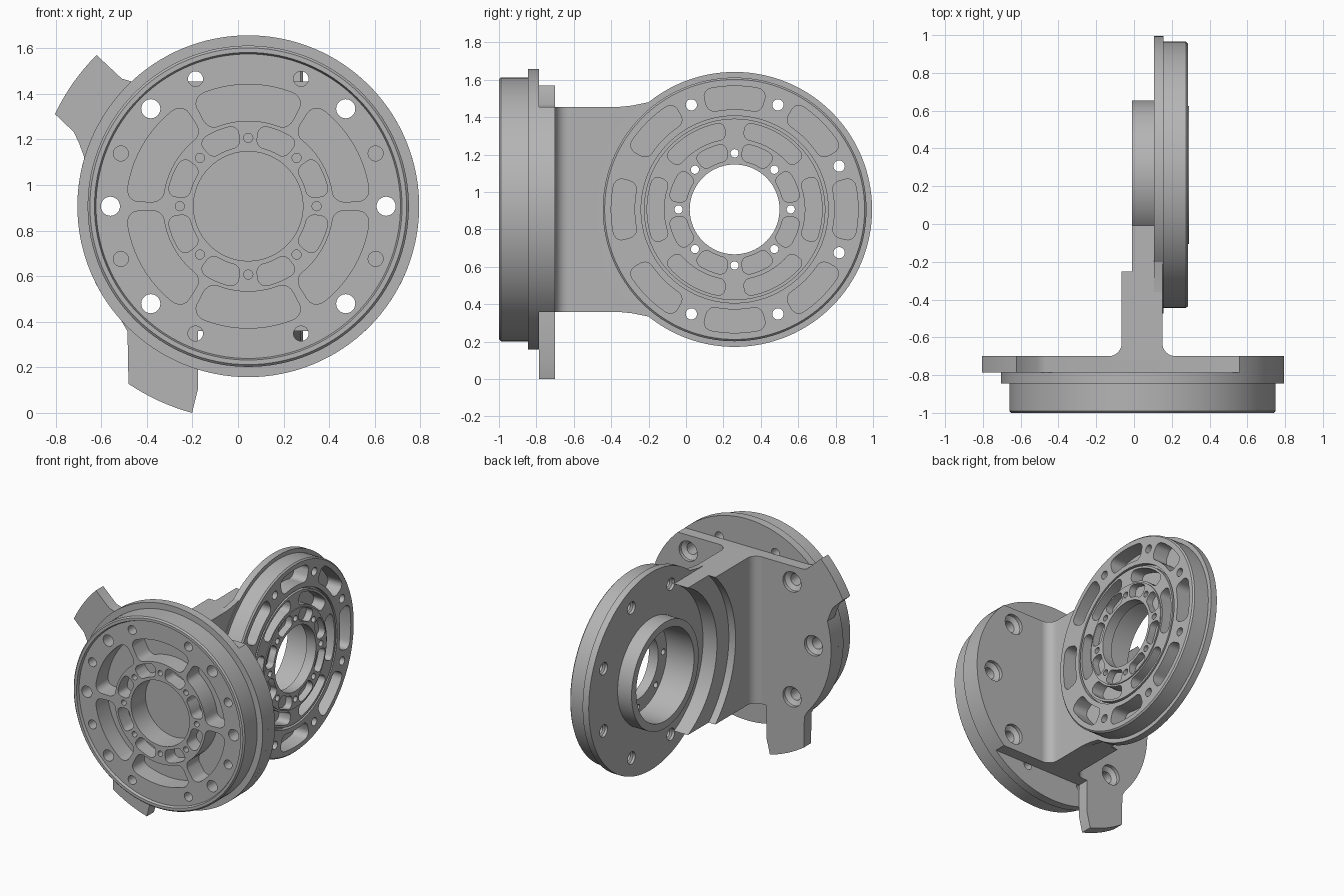
import bpy, bmesh
from math import sin, cos, pi, radians
from mathutils import Matrix, Vector

if "Cube" in bpy.data.objects:
    bpy.data.objects.remove(bpy.data.objects["Cube"])

grey = bpy.data.materials.new("machined grey")
grey.use_nodes = True
colour = (0.46, 0.46, 0.46, 1)
grey.diffuse_color = colour
grey.node_tree.nodes["Principled BSDF"].inputs["Base Color"].default_value = colour


def frame(u, v, w, origin):
    """Matrix that maps local u, v, w axes to the world."""
    m = Matrix((u, v, w)).transposed().to_4x4()
    m.translation = Vector(origin)
    return m


X, Y, Z = (1, 0, 0), (0, 1, 0), (0, 0, 1)
FRONT = frame(X, Z, (0, -1, 0), (0.045, 0, 0.907))
SIDE = frame(Y, Z, X, (0, 0.26, 0.907))
PLAN = frame(X, Y, Z, (0, 0, 0))


def arc(r, a0, a1, n, c=(0, 0)):
    return [(c[0] + r * cos(radians(a0 + (a1 - a0) * i / n)),
             c[1] + r * sin(radians(a0 + (a1 - a0) * i / n))) for i in range(n + 1)]


def merge(target, part):
    """Clean a part and append it to the target mesh."""
    bmesh.ops.remove_doubles(part, verts=part.verts, dist=1e-5)
    bmesh.ops.recalc_face_normals(part, faces=part.faces)
    temp = bpy.data.meshes.new("temp")
    part.to_mesh(temp)
    part.free()
    target.from_mesh(temp)
    bpy.data.meshes.remove(temp)


def lathe(target, profile, centre=(0, 0), steps=128, closed=False):
    bm = bmesh.new()
    cu, cv = centre
    verts = [bm.verts.new((cu + r, cv, w)) for r, w in profile]
    pairs = list(zip(verts, verts[1:]))
    if closed:
        pairs.append((verts[-1], verts[0]))
    edges = [bm.edges.new(p) for p in pairs]
    bmesh.ops.spin(bm, geom=verts + edges, cent=(cu, cv, 0), axis=Z,
                   angle=2 * pi, steps=steps, use_merge=True)
    merge(target, bm)


def prism(target, outline, w0, w1):
    bm = bmesh.new()
    face = bm.faces.new([bm.verts.new((u, v, w0)) for u, v in outline])
    top = bmesh.ops.extrude_face_region(bm, geom=[face])["geom"]
    moved = [g for g in top if isinstance(g, bmesh.types.BMVert)]
    bmesh.ops.translate(bm, verts=moved, vec=(0, 0, w1 - w0))
    merge(target, bm)


def slot(target, r0, r1, mid, half, rr, w0, w1):
    """Rounded pocket bent around the disc axis."""
    rm, h = (r0 + r1) / 2, (r1 - r0) / 2
    length = radians(half) * rm
    a, b = length - rr, h - rr
    flat = arc(rr, 0, 90, 5, (a, b))
    flat += [(a * (1 - i / 5), h) for i in range(1, 10)]
    flat += arc(rr, 90, 180, 5, (-a, b)) + arc(rr, 180, 270, 5, (-a, -b))
    flat += [(a * (i / 5 - 1), -h) for i in range(1, 10)]
    flat += arc(rr, 270, 360, 5, (a, -b))
    m = radians(mid)
    prism(target, [((rm + t) * cos(m + s / rm), (rm + t) * sin(m + s / rm))
                   for s, t in flat], w0, w1)


def hole(target, ring, angle, profile):
    a = radians(angle)
    lathe(target, profile, (ring * cos(a), ring * sin(a)), 24)


def bore(r, w0, w1):
    return [(0, w0), (r, w0), (r, w1), (0, w1)]


def make(name, bm, matrix, cutter=None, cutter_matrix=None):
    def to_object(label, mesh_bm, mat):
        mesh = bpy.data.meshes.new(label)
        mesh_bm.transform(mat)
        mesh_bm.to_mesh(mesh)
        mesh_bm.free()
        ob = bpy.data.objects.new(label, mesh)
        bpy.context.scene.collection.objects.link(ob)
        return ob

    ob = to_object(name, bm, matrix)
    if cutter:
        tool = to_object(name + "_cutter", cutter, cutter_matrix or matrix)
        tool.hide_render = True
        mod = ob.modifiers.new("cut", 'BOOLEAN')
        mod.operation, mod.solver, mod.object = 'DIFFERENCE', 'EXACT', tool
        graph = bpy.context.evaluated_depsgraph_get()
        result = bpy.data.meshes.new_from_object(ob.evaluated_get(graph))
        ob.modifiers.clear()
        ob.data = result
        bpy.data.objects.remove(tool)
    ob.data.materials.clear()
    ob.data.materials.append(grey)
    bpy.ops.object.select_all(action='DESELECT')
    ob.select_set(True)
    bpy.context.view_layer.objects.active = ob
    bpy.ops.object.shade_smooth_by_angle(angle=radians(30))
    return ob


LARGE = (0, 45, 135, 180, 225, 315)

# Front drum with flange, raised rim and blind bore
drum, cut = bmesh.new(), bmesh.new()
lathe(drum, [(0, .785), (.75, .785), (.75, .845), (.705, .845), (.705, .99), (.695, 1),
             (.675, 1), (.668, .98), (.24, .98), (.24, .81), (0, .81)])
for k in range(6):
    slot(cut, .375, .535, 30 + 60 * k, 27.5, .05, .84, 1.05)
for k in range(8):
    slot(cut, .262, .358, 22.5 + 45 * k, 15, .035, .87, 1.05)
    hole(cut, .3, 45 * k, bore(.02, .9, 1.05))
    hole(cut, .605, 22.5 + 45 * k, bore(.033, .75, 1.05))
for angle in LARGE:
    hole(cut, .605, angle, bore(.042, .75, 1.05))
make("front_drum", drum, FRONT, cut)

# Back plate with flat top and bottom and two ears
plate, cut = bmesh.new(), bmesh.new()
outline = arc(.75, -46.9, 46.9, 40) + arc(.75, 133.1, 133.1, 1)[:1]
outline += [(-.555, .56)] + arc(.94, 135.1, 154.5, 8)
outline += [(-.765, .325), (-.742, .275)] + arc(.75, 163.5, 222, 24)
outline += [(-.53, -.55)] + arc(.94, 236, 254.8, 8) + [(-.22, -.8), (-.22, -.548)]
prism(plate, outline, .70, .785)
for angle in LARGE:
    hole(cut, .605, angle, [(0, .68), (.075, .68), (.075, .725), (.042, .745),
                            (.042, .8), (0, .8)])
make("back_plate", plate, FRONT, cut)

# Web with filleted root, ending in stepped arcs around the collar
web, cut = bmesh.new(), bmesh.new()
prism(web, [(-.135, -.72)] + arc(.07, -90, 0, 8, (-.135, -.63)) + [(-.065, 0), (.15, 0)]
      + arc(.07, 180, 270, 8, (.22, -.63)) + [(.22, -.72)], .359, 1.455)
lathe(cut, [(0, -.2), (.75, -.2), (.75, -.01), (.61, -.01), (.61, .3), (0, .3)])
make("web", web, PLAN, cut, SIDE)

# Blends where the web meets the side disc
blend = bmesh.new()
for s in (1, -1):
    prism(blend, [(-.62, .5 * s), (-.62, .548 * s), (-.55, .555 * s), (-.46, .573 * s),
                  (-.43, .5 * s)], .107, .15)
make("web_blends", blend, SIDE)

# Side disc with flange, groove and collar
disc, cut = bmesh.new(), bmesh.new()
lathe(disc, [(.24, .292), (.365, .292), (.365, .285), (.485, .285), (.485, .255),
             (.5, .255), (.5, .285), (.695, .285), (.705, .275), (.705, .155),
             (.735, .155), (.735, .105), (.395, .105), (.395, -.01), (.34, -.01),
             (.34, .215), (.24, .215)], closed=True)
for k in range(8):
    slot(cut, .535, .66, 45 * k, 15.2, .045, .17, .35)
    slot(cut, .262, .355, 22.5 + 45 * k, 15, .035, .24, .35)
    hole(cut, .3, 45 * k, bore(.022, .19, .35))
    if k not in (3, 4):
        hole(cut, .605, 22.5 + 45 * k, [(0, .08), (.045, .08), (.045, .125),
                                        (.03, .135), (.03, .35), (0, .35)])
for k in range(6):
    slot(cut, .378, .468, 60 * k, 23, .035, .19, .35)
make("side_disc", disc, SIDE, cut)
